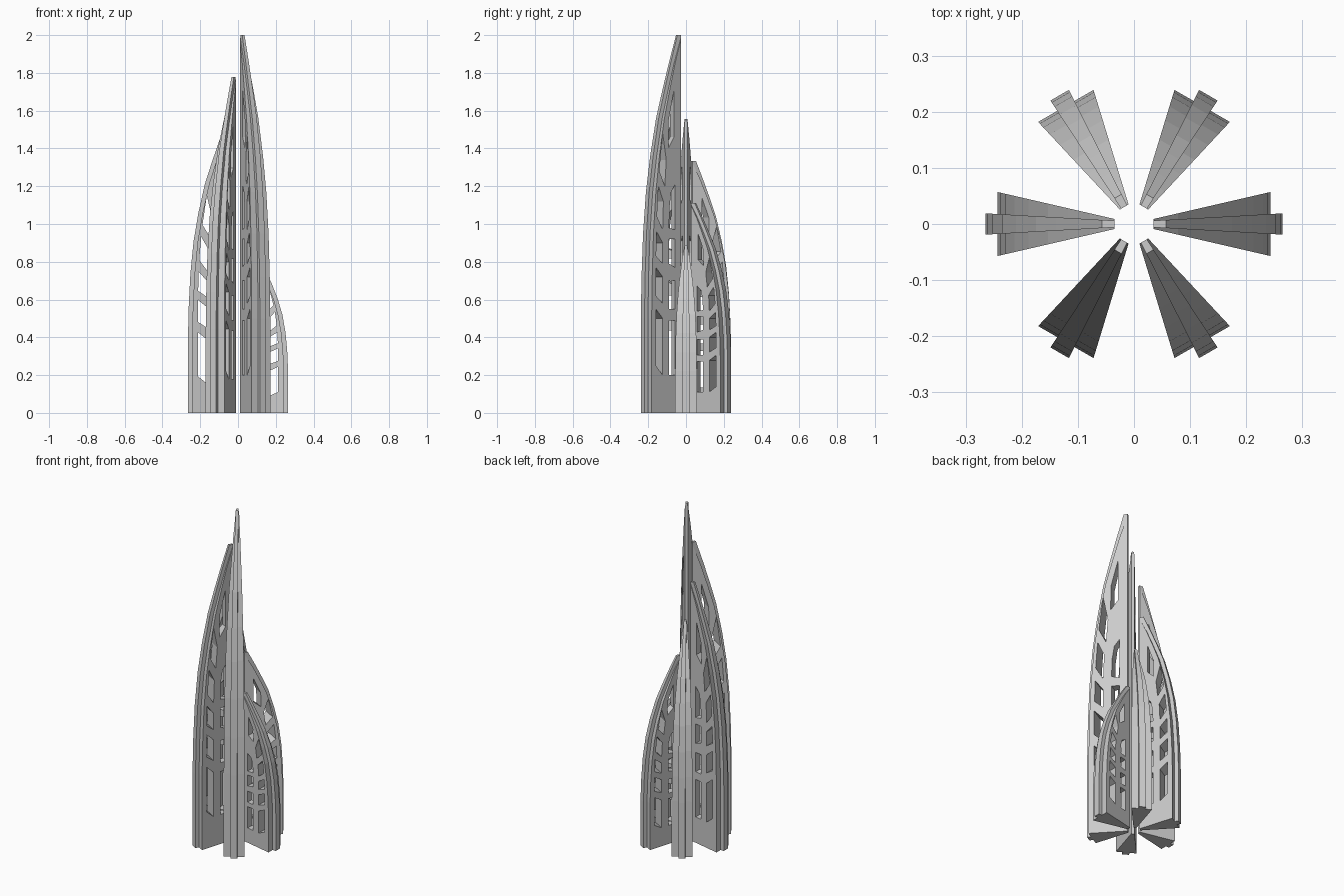
import bpy, bmesh, math

if "Cube" in bpy.data.objects:
    bpy.data.objects.remove(bpy.data.objects["Cube"])

INNER = 0.035
# outer edge of the tallest fin: (radius, height)
EDGE = [(.265, 0), (.265, .5), (.261, .72), (.252, .95), (.235, 1.17), (.210, 1.36),
        (.175, 1.56), (.140, 1.70), (.100, 1.85), (.057, 2.0)]

# window outlines (radius, height): outer column, inner column, top
WINDOWS = [
    [(.165, .20), (.213, .25), (.213, .55), (.165, .50)],
    [(.165, .58), (.213, .62), (.213, .77), (.165, .72)],
    [(.165, .79), (.211, .83), (.208, .96), (.165, .90)],
    [(.165, .97), (.205, 1.04), (.195, 1.20), (.160, 1.12)],
    [(.150, 1.20), (.188, 1.28), (.165, 1.48), (.140, 1.34)],
    [(.078, .20), (.120, .20), (.120, .49), (.078, .49)],
    [(.078, .55), (.120, .55), (.120, .70), (.078, .70)],
    [(.078, .77), (.120, .79), (.120, .92), (.078, .92)],
    [(.078, .97), (.120, .98), (.117, 1.09), (.105, 1.17), (.078, 1.21)],
    [(.085, 1.46), (.125, 1.40), (.123, 1.55), (.085, 1.71)],
]


def prism(bm, outline, half):
    """Extrude an (r, z) outline across y; half(r) gives the half thickness."""
    a = [bm.verts.new((r, -half(r), z)) for r, z in outline]
    b = [bm.verts.new((r, half(r), z)) for r, z in outline]
    n = len(outline)
    bm.faces.new(a)
    bm.faces.new(b[::-1])
    for i in range(n):
        j = (i + 1) % n
        bm.faces.new((a[j], a[i], b[i], b[j]))


def helper(name, outlines, half):
    bm = bmesh.new()
    for o in outlines:
        prism(bm, o, half)
    bmesh.ops.recalc_face_normals(bm, faces=bm.faces)
    me = bpy.data.meshes.new(name)
    bm.to_mesh(me)
    bm.free()
    ob = bpy.data.objects.new(name, me)
    bpy.context.collection.objects.link(ob)
    ob.hide_render = True
    return ob


def taper(r0, h0, r1, h1):
    return lambda r: h0 + (h1 - h0) * (r - r0) / (r1 - r0)


# wide wedge body, narrow projecting rib, and window cutters
body_edge = [(r - .022, z) for r, z in EDGE[:-1]] + [(INNER, 1.985)]
body = helper("fin_body", [[(INNER, 0)] + body_edge], taper(INNER, .009, .243, .057))
rib = helper("fin_rib", [[(INNER, 0)] + EDGE + [(INNER, 2.0)]], taper(INNER, .006, .265, .019))
cutter = helper("window_cutter", WINDOWS, lambda r: .2)

for op, tool in (("UNION", rib), ("DIFFERENCE", cutter)):
    m = body.modifiers.new(op, "BOOLEAN")
    m.operation, m.solver, m.object = op, "EXACT", tool

dg = bpy.context.evaluated_depsgraph_get()
fin_mesh = bpy.data.meshes.new_from_object(body.evaluated_get(dg))
fin_mesh.name = "tower_fin"
for ob in (body, rib, cutter):
    bpy.data.objects.remove(ob)

# six fins in a ring, each one ninth shorter than the last
for i in range(6):
    fin = bpy.data.objects.new(f"tower_fin_{i + 1}", fin_mesh)
    fin.rotation_euler.z = math.radians(300 - 60 * i)
    fin.scale.z = (9 - i) / 9
    bpy.context.collection.objects.link(fin)
